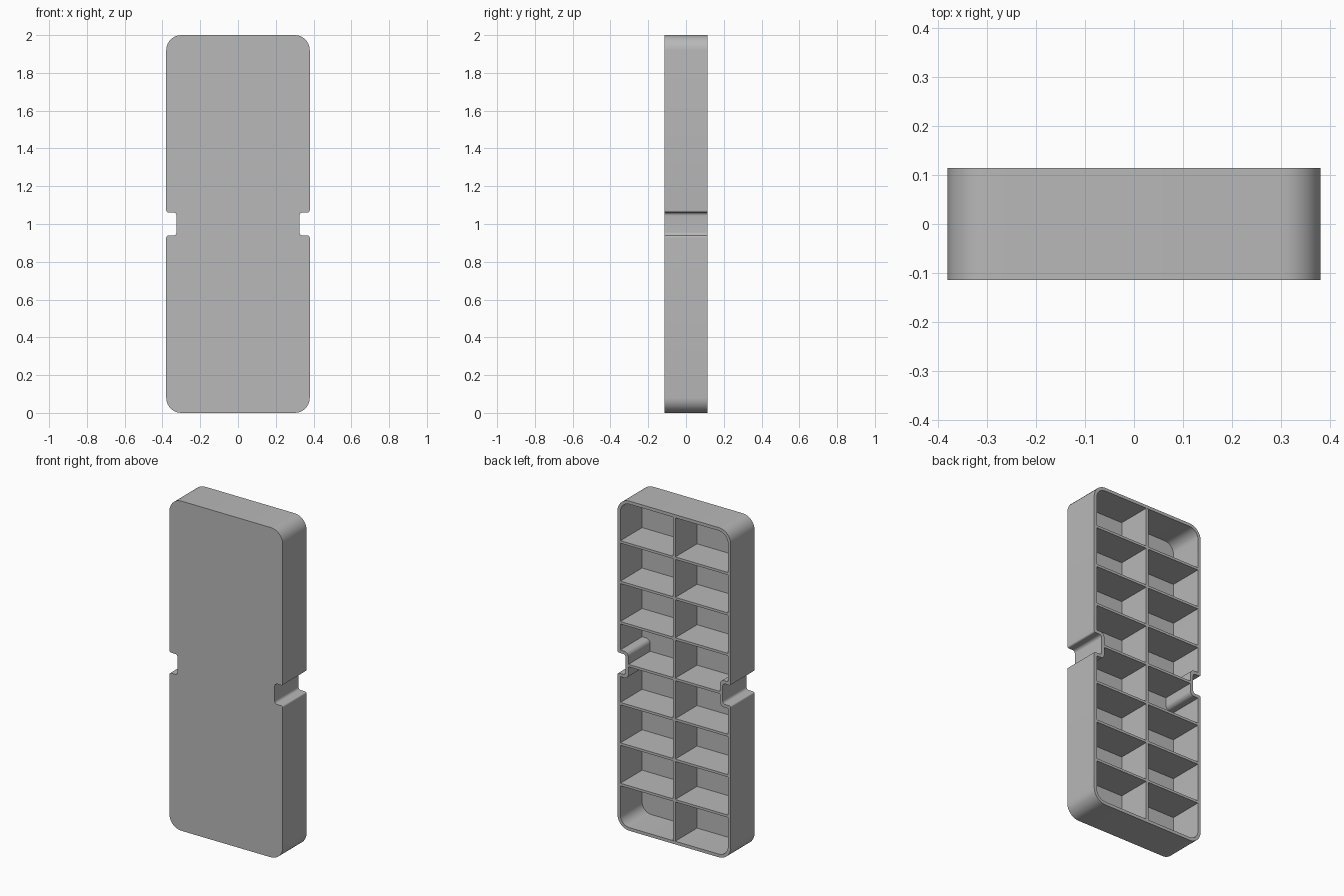
import bpy
import bmesh
from math import pi, cos, sin
from mathutils import Vector

if "Cube" in bpy.data.objects:
    bpy.data.objects.remove(bpy.data.objects["Cube"], do_unlink=True)

HALF_W, HALF_D, HEIGHT = 0.38, 0.114, 2.0
WALL, RIB = 0.019, 0.015
CORNER_R = 0.08
NOTCH_X, NOTCH_H = 0.326, 0.062
ROWS = 8
STEPS = 8

grey = bpy.data.materials.new("plain grey")
grey.use_nodes = True
colour = (0.48, 0.48, 0.48, 1)
grey.diffuse_color = colour
grey.node_tree.nodes["Principled BSDF"].inputs["Base Color"].default_value = colour


def finish(bm, name):
    bmesh.ops.recalc_face_normals(bm, faces=bm.faces)
    mesh = bpy.data.meshes.new(name)
    bm.to_mesh(mesh)
    bm.free()
    mesh.materials.append(grey)
    obj = bpy.data.objects.new(name, mesh)
    bpy.context.collection.objects.link(obj)
    return obj


def arc(x, z, r, start, sweep):
    return [(x + r * cos(start + sweep * i / STEPS), z + r * sin(start + sweep * i / STEPS))
            for i in range(STEPS + 1)]


def outline(inset):
    """Rounded rectangle with side notches, moved inwards by inset."""
    w, h = HALF_W - inset, HEIGHT / 2 - inset
    nx, nh = NOTCH_X - inset, NOTCH_H + inset
    big = CORNER_R - inset
    lip = max(0.01 - inset, 0.002)
    inner = 0.018 + inset / 2
    # upper right quarter, from the notch up to the top
    quarter = arc(nx + inner, nh - inner, inner, pi, -pi / 2)
    quarter += arc(w - lip, nh + lip, lip, -pi / 2, pi / 2)
    quarter += arc(w - big, h - big, big, 0, pi / 2)
    upper = quarter + [(-x, z) for x, z in reversed(quarter)]
    return upper + [(x, -z) for x, z in reversed(upper)]


# Hollow tray, open at the back
bm = bmesh.new()
rings = []
for inset, y in ((0, -HALF_D), (0, HALF_D), (WALL, HALF_D), (WALL, WALL - HALF_D)):
    rings.append([bm.verts.new((x, y, z + HEIGHT / 2)) for x, z in outline(inset)])
for a, b in zip(rings, rings[1:]):
    for i in range(len(a)):
        j = (i + 1) % len(a)
        bm.faces.new((a[i], a[j], b[j], b[i]))
bm.faces.new(rings[0])
bm.faces.new(rings[-1])
tray = finish(bm, "tray")
bpy.context.view_layer.objects.active = tray
tray.select_set(True)
bpy.ops.object.shade_smooth_by_angle()
tray.select_set(False)


# Inner ribs, reaching from the front plate to the rim
def rib(name, size_x, size_z, z):
    bm = bmesh.new()
    bmesh.ops.create_cube(bm, size=1)
    depth = 2 * HALF_D - WALL * 0.5 - 0.001
    bmesh.ops.scale(bm, vec=Vector((size_x, depth, size_z)), verts=bm.verts)
    bmesh.ops.translate(bm, vec=Vector((0, HALF_D - 0.001 - depth / 2, z)), verts=bm.verts)
    return finish(bm, name)


rib("centre_divider", RIB, HEIGHT - WALL, HEIGHT / 2)
pitch = (HEIGHT - 2 * WALL) / ROWS
for row in range(1, ROWS):
    reach = NOTCH_X if row == ROWS // 2 else HALF_W
    rib(f"shelf_{row}", 2 * reach - WALL, RIB, WALL + row * pitch)
